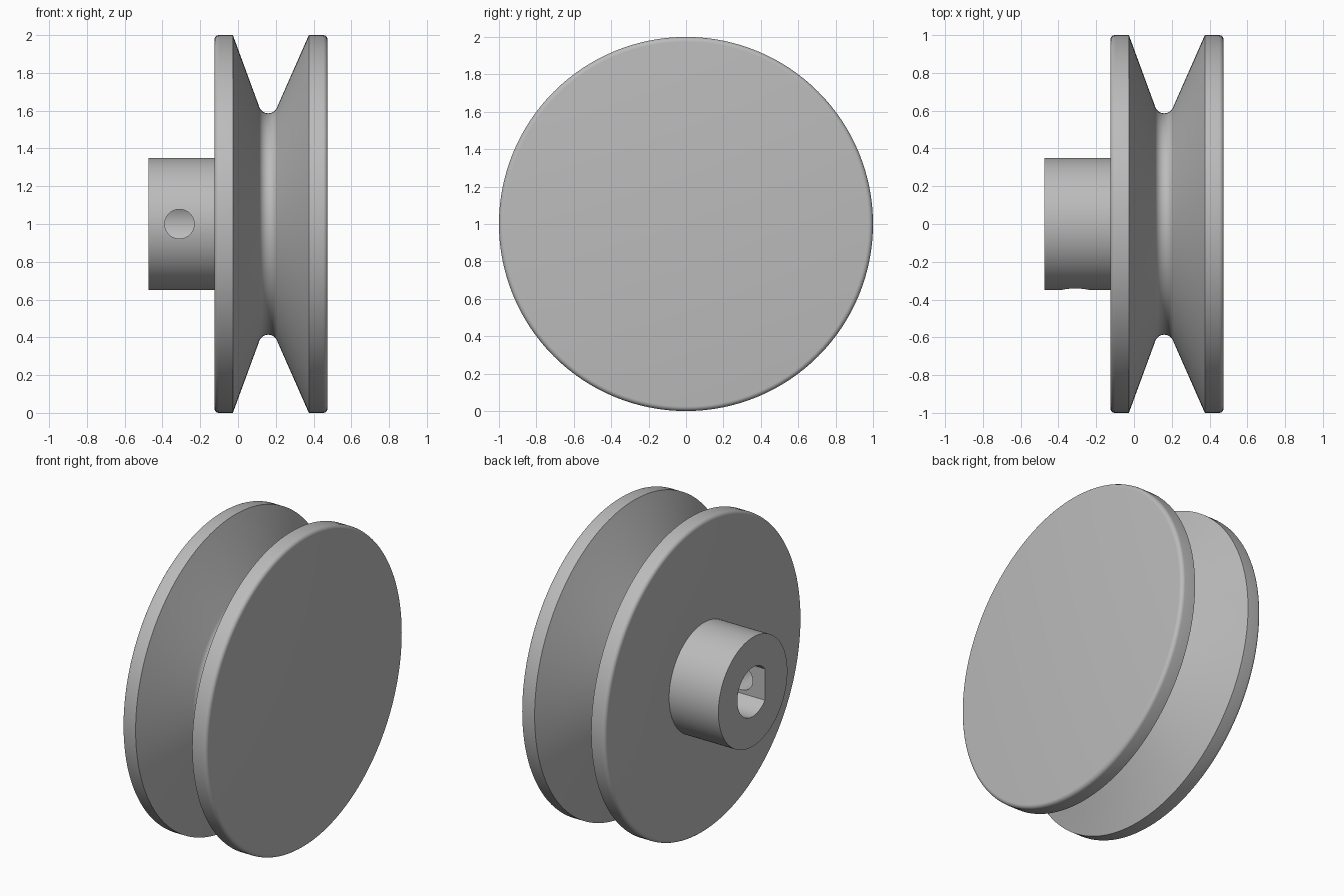
import bpy
import bmesh
from math import sin, cos, pi, radians, acos, atan2
from mathutils import Vector

AXLE = Vector((0, 0, 1))

if "Cube" in bpy.data.objects:
    bpy.data.objects.remove(bpy.data.objects["Cube"], do_unlink=True)

grey = bpy.data.materials.new("plain grey")
grey.use_nodes = True
grey.diffuse_color = (0.5, 0.5, 0.5, 1)
grey.node_tree.nodes["Principled BSDF"].inputs["Base Color"].default_value = grey.diffuse_color


def make_object(name, bm):
    bmesh.ops.recalc_face_normals(bm, faces=bm.faces)
    mesh = bpy.data.meshes.new(name)
    bm.to_mesh(mesh)
    bm.free()
    mesh.materials.append(grey)
    obj = bpy.data.objects.new(name, mesh)
    obj.location = AXLE
    bpy.context.collection.objects.link(obj)
    return obj


def arc(cx, cy, r, start, end, steps):
    """Points of an arc, angles in degrees."""
    angles = [radians(start + (end - start) * i / steps) for i in range(steps + 1)]
    return [(cx + r * cos(a), cy + r * sin(a)) for a in angles]


def lathe(name, profile, steps=128):
    """Turn (x, radius) points about the x axis and cap both ends."""
    bm = bmesh.new()
    verts = [bm.verts.new((x, 0, r)) for x, r in profile]
    edges = [bm.edges.new(pair) for pair in zip(verts, verts[1:])]
    bmesh.ops.spin(bm, geom=verts + edges, cent=(0, 0, 0), axis=(1, 0, 0),
                   angle=2 * pi, steps=steps, use_duplicate=False)
    bmesh.ops.remove_doubles(bm, verts=bm.verts, dist=1e-4)
    bmesh.ops.holes_fill(bm, edges=[e for e in bm.edges if e.is_boundary], sides=0)
    return make_object(name, bm)


def prism(name, points, offset):
    """Extrude a closed outline along an offset."""
    bm = bmesh.new()
    face = bm.faces.new([bm.verts.new(p) for p in points])
    new = bmesh.ops.extrude_face_region(bm, geom=[face], use_keep_orig=True)["geom"]
    bmesh.ops.translate(bm, vec=offset,
                        verts=[g for g in new if isinstance(g, bmesh.types.BMVert)])
    return make_object(name, bm)


# Hub, left flange, V groove with rounded floor, right flange
fillet = 0.025
profile = [(-0.475, 0.35), (-0.125, 0.35)]
profile += arc(-0.125 + fillet, 1 - fillet, fillet, 180, 90, 6)
profile += [(-0.027, 1)]
profile += arc(0.16, 0.636, 0.05, 200, 336, 14)
profile += [(0.375, 1)]
profile += arc(0.475 - fillet, 1 - fillet, fillet, 90, 0, 6)
pulley = lathe("pulley_wheel", profile)

# D-shaped shaft bore, flat towards the screw side
radius, flat = 0.158, 0.122
half = acos(flat / radius) * 180 / pi
outline = arc(0, 0, radius, -90 + half, 270 - half, 48)
bore = prism("bore_cutter", [(-0.6, y, z) for z, y in outline], (0.6, 0, 0))

# Set screw hole through one side of the hub
ring = arc(-0.31, 0, 0.078, 0, 360, 40)[:-1]
screw = prism("screw_hole_cutter", [(x, -0.5, z) for x, z in ring], (0, 0.5, 0))

for cutter in (bore, screw):
    cutter.hide_render = True
    mod = pulley.modifiers.new(cutter.name, "BOOLEAN")
    mod.operation = "DIFFERENCE"
    mod.solver = "EXACT"
    mod.object = cutter

# Bake the cuts and drop the cutters
bpy.context.view_layer.update()
graph = bpy.context.evaluated_depsgraph_get()
cut_mesh = bpy.data.meshes.new_from_object(pulley.evaluated_get(graph))
pulley.modifiers.clear()
pulley.data = cut_mesh
for cutter in (bore, screw):
    bpy.data.objects.remove(cutter, do_unlink=True)

bpy.ops.object.select_all(action="DESELECT")
pulley.select_set(True)
bpy.context.view_layer.objects.active = pulley
bpy.ops.object.shade_smooth_by_angle(angle=radians(20))
